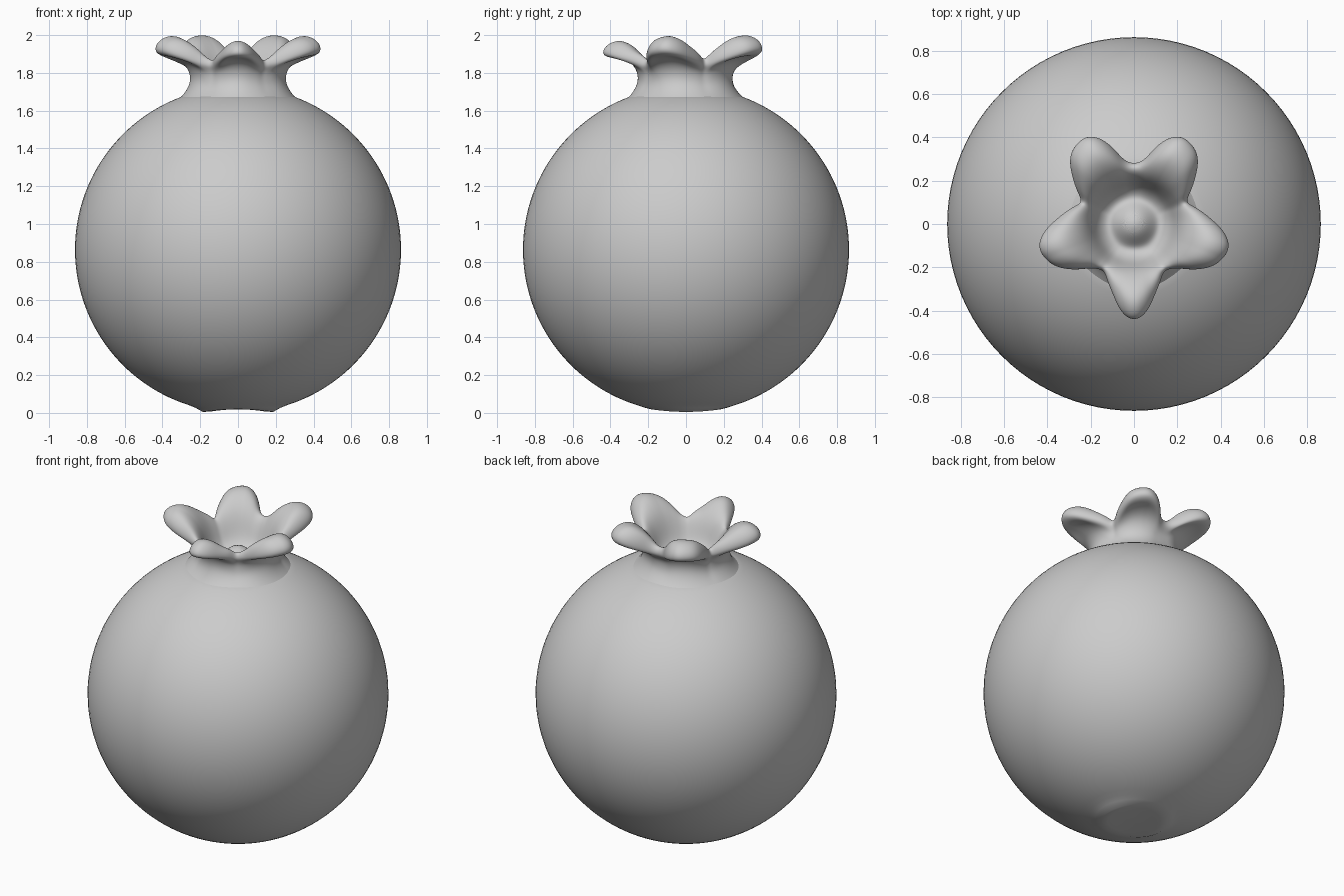
import bpy, bmesh, math

if "Cube" in bpy.data.objects:
    bpy.data.objects.remove(bpy.data.objects["Cube"])

R, CZ = 0.863, 0.864


def smoothstep(a, b, x):
    t = min(1.0, max(0.0, (x - a) / (b - a)))
    return t * t * (3 - 2 * t)


def finish(bm, name):
    bmesh.ops.recalc_face_normals(bm, faces=bm.faces)
    mesh = bpy.data.meshes.new(name)
    bm.to_mesh(mesh)
    bm.free()
    for p in mesh.polygons:
        p.use_smooth = True
    ob = bpy.data.objects.new(name, mesh)
    bpy.context.collection.objects.link(ob)
    return ob


# Round fruit body: top flattened under the crown, shallow saddle underneath
bm = bmesh.new()
bmesh.ops.create_uvsphere(bm, u_segments=96, v_segments=72, radius=R)
for v in bm.verts:
    r = math.hypot(v.co.x, v.co.y)
    z = v.co.z + CZ
    if z < 0.1:
        k = smoothstep(0.16, 0.24, r)
        z = (0.019 - 0.55 * v.co.x ** 2) * (1 - k) + z * k
    v.co.z = min(z, 1.68)
finish(bm, "fruit_body")

# Crown rim outline on the right half: (angle in degrees, radius)
RIM = [(-90, .45), (-83, .425), (-73, .335), (-58, .255), (-46, .28), (-36, .36),
       (-27, .425), (-15, .46), (-7, .435), (5, .35), (23, .255), (35, .34),
       (47, .44), (58, .465), (64, .46), (72, .40), (80, .30), (90, .28)]

# Cross-sections from outer foot over the rim to the central bump: (radius, height)
LOBE = [(.36, 1.62), (.30, 1.67), (.26, 1.73), (.25, 1.79), (.285, 1.86), (.36, 1.89),
        (.42, 1.89), (.465, 1.915), (.45, 1.97), (.38, 2.006), (.31, 1.99), (.24, 1.93),
        (.20, 1.85), (.17, 1.76), (.12, 1.715), (.09, 1.74), (.05, 1.785)]
VALLEY = [(.36, 1.62), (.30, 1.67), (.26, 1.71), (.245, 1.74), (.24, 1.77), (.24, 1.79),
          (.245, 1.81), (.255, 1.83), (.25, 1.85), (.24, 1.858), (.225, 1.85), (.21, 1.83),
          (.19, 1.79), (.165, 1.74), (.12, 1.715), (.09, 1.74), (.05, 1.785)]


def rim_radius(deg):
    for (a, ra), (b, rb) in zip(RIM, RIM[1:]):
        if deg <= b:
            t = (deg - a) / (b - a)
            return ra + (rb - ra) * t
    return RIM[-1][1]


def lobe_weight(deg):
    # average neighbouring samples for a soft outline
    total = 0
    for d in (-3, 0, 3):
        a = (deg + d + 90) % 360
        a = a if a <= 180 else 360 - a
        total += rim_radius(a - 90)
    return max(0.0, (total / 3 - .255) / .205)


# Five-lobed crown with a hollow and a bump in its middle
N = 120
bm = bmesh.new()
rings = []
for i in range(N):
    deg = -90 + 360 * i / N
    w = lobe_weight(deg)
    wz = min(1.0, w) ** 0.75
    a = math.radians(deg)
    front = max(0.0, -math.sin(a)) ** 8
    ring = []
    for (lr, lz), (vr, vz) in zip(LOBE, VALLEY):
        r = vr + (lr - vr) * w
        z = vz + (lz - vz) * wz
        z -= 0.02 * front * smoothstep(1.85, 1.95, z)
        ring.append(bm.verts.new((r * math.cos(a), r * math.sin(a), z)))
    rings.append(ring)
centre = bm.verts.new((0, 0, 1.80))
for i in range(N):
    p, q = rings[i], rings[(i + 1) % N]
    for j in range(len(LOBE) - 1):
        bm.faces.new((p[j], q[j], q[j + 1], p[j + 1]))
    bm.faces.new((p[-1], q[-1], centre))
crown = finish(bm, "crown")
sub = crown.modifiers.new("smooth", 'SUBSURF')
sub.levels = sub.render_levels = 2
